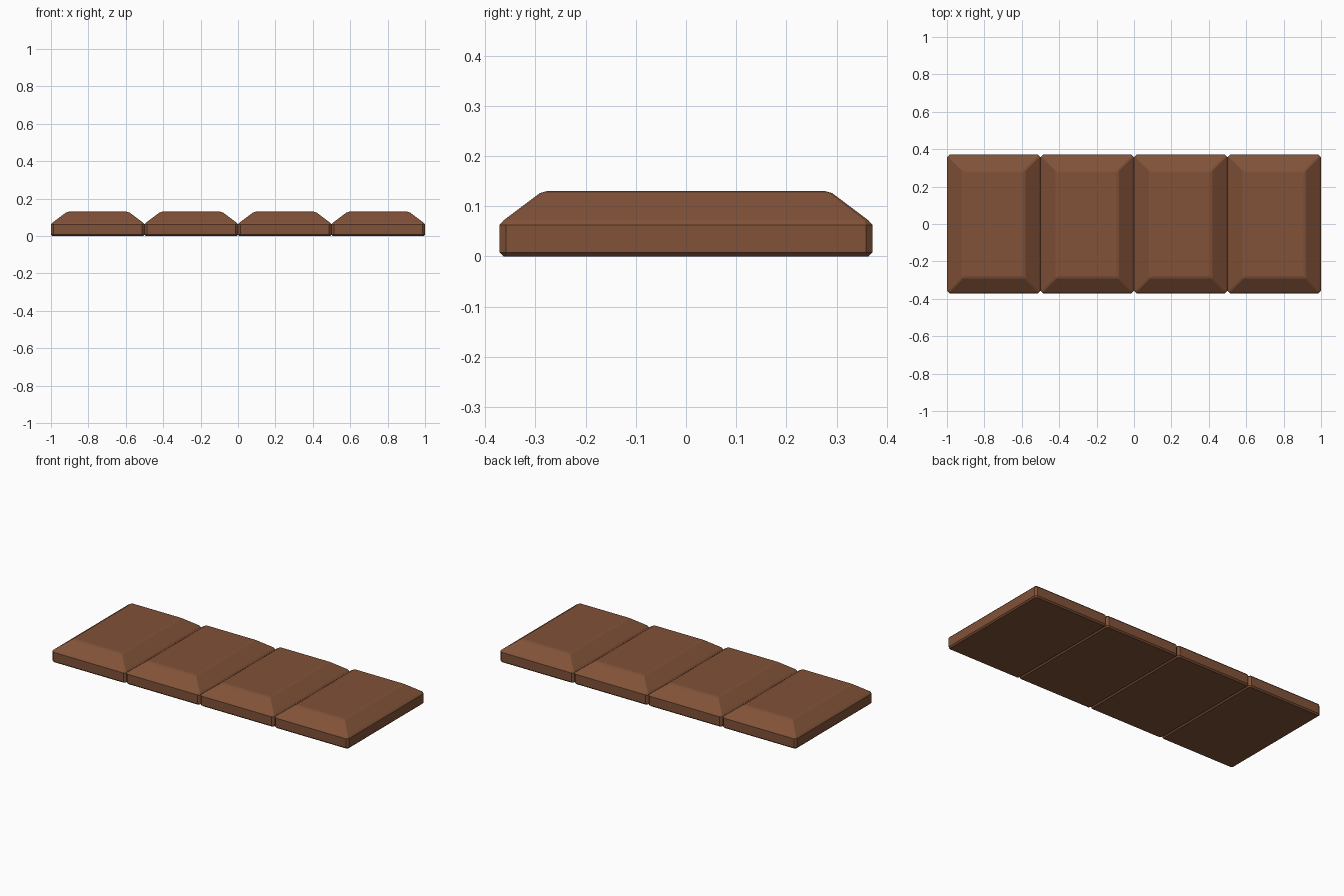
import bpy
import bmesh

if "Cube" in bpy.data.objects:
    bpy.data.objects.remove(bpy.data.objects["Cube"])

HALF_X, HALF_Y, PIECES = 0.25, 0.371, 4

# Profile of one piece: (inset, height, corner cut)
PROFILE = [
    (0.008, 0.0, 0.008),
    (0.0, 0.008, 0.013),
    (0.0, 0.063, 0.013),
    (0.008, 0.072, 0.007),
    (0.080, 0.126, 0.006),
    (0.094, 0.130, 0.003),
]

brown = bpy.data.materials.new("brown_chocolate")
brown.diffuse_color = (0.22, 0.085, 0.04, 1)
brown.use_nodes = True
brown.node_tree.nodes["Principled BSDF"].inputs["Base Color"].default_value = brown.diffuse_color


def ring(bm, inset, z, cut):
    """Rectangle with cut corners, counter-clockwise."""
    x, y = HALF_X - inset, HALF_Y - inset
    pts = [(x, -y + cut), (x, y - cut), (x - cut, y), (-x + cut, y),
           (-x, y - cut), (-x, -y + cut), (-x + cut, -y), (x - cut, -y)]
    return [bm.verts.new((px, py, z)) for px, py in pts]


# Bevelled piece lofted through the profile
bm = bmesh.new()
rings = [ring(bm, *level) for level in PROFILE]
for low, high in zip(rings, rings[1:]):
    for i in range(8):
        j = (i + 1) % 8
        bm.faces.new((low[i], low[j], high[j], high[i]))
bm.faces.new(rings[-1])
bm.faces.new(rings[0][::-1])
bmesh.ops.recalc_face_normals(bm, faces=bm.faces)
mesh = bpy.data.meshes.new("chocolate_piece")
bm.to_mesh(mesh)
bm.free()
mesh.materials.append(brown)

# Row of pieces forming the bar
for n in range(PIECES):
    piece = bpy.data.objects.new(f"chocolate_piece_{n + 1}", mesh)
    piece.location.x = (n - (PIECES - 1) / 2) * 2 * HALF_X
    bpy.context.collection.objects.link(piece)
